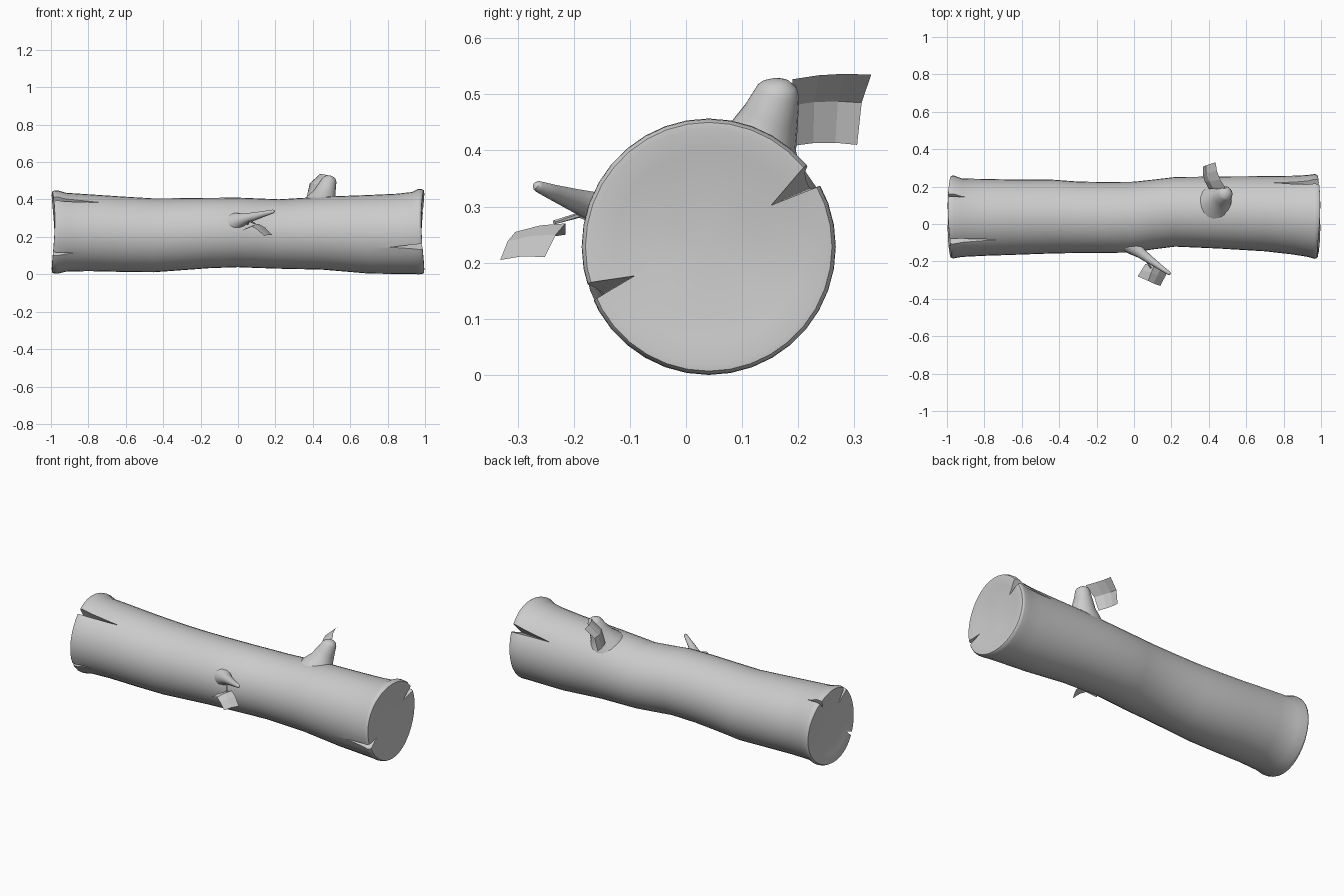
import bpy, bmesh, math
from mathutils import Vector

if "Cube" in bpy.data.objects:
    bpy.data.objects.remove(bpy.data.objects["Cube"])

SIDES = 36
# trunk stations: x, y min, y max, z min, z max
ST = [(-.965, -.184, .260, .003, .449), (-.92, -.176, .243, .014, .436), (-.8, -.170, .241, .017, .428),
      (-.62, -.164, .237, .013, .416), (-.45, -.158, .238, .011, .406), (-.3, -.155, .227, .022, .407),
      (-.15, -.155, .224, .033, .409), (0, -.152, .226, .038, .410), (.1, -.136, .237, .034, .406),
      (.22, -.121, .251, .030, .401), (.45, -.131, .254, .025, .415), (.7, -.146, .256, .004, .424),
      (.85, -.163, .258, .002, .431), (.93, -.176, .262, .002, .440), (.965, -.186, .267, 0, .457)]


def section(x):
    """Centre y, z and radii at x."""
    x = max(ST[0][0], min(ST[-1][0], x))
    for a, b in zip(ST, ST[1:]):
        if x <= b[0]:
            t = (x - a[0]) / (b[0] - a[0])
            y0, y1, z0, z1 = [a[i] + (b[i] - a[i]) * t for i in range(1, 5)]
            return (y0 + y1) / 2, (z0 + z1) / 2, (y1 - y0) / 2, (z1 - z0) / 2


def finish(name, bm, angle=None):
    bmesh.ops.recalc_face_normals(bm, faces=bm.faces)
    me = bpy.data.meshes.new(name)
    bm.to_mesh(me)
    bm.free()
    ob = bpy.data.objects.new(name, me)
    bpy.context.collection.objects.link(ob)
    if angle:
        smooth(ob, angle)
    return ob


def smooth(ob, angle):
    bpy.ops.object.select_all(action='DESELECT')
    ob.select_set(True)
    bpy.context.view_layer.objects.active = ob
    bpy.ops.object.shade_smooth_by_angle(angle=math.radians(angle))


def skin(bm, rings, end_a, end_b):
    """Bridge closed rings of points and close both ends with a fan."""
    vr = [[bm.verts.new(p) for p in r] for r in rings]
    n = len(vr[0])
    for a, b in zip(vr, vr[1:]):
        for i in range(n):
            bm.faces.new((a[i], a[(i + 1) % n], b[(i + 1) % n], b[i]))
    for ring, tip in ((vr[0], end_a), (vr[-1], end_b)):
        v = bm.verts.new(tip)
        for i in range(n):
            bm.faces.new((ring[i], ring[(i + 1) % n], v))


# Trunk with softened, slightly dished and wavy ends
def trunk_ring(x, scale=1, wave=0):
    cy, cz, ry, rz = section(x)
    pts = []
    for i in range(SIDES):
        a = 2 * math.pi * i / SIDES
        dx = -wave * math.cos(2 * a + .6)
        pts.append((x + dx, cy + ry * scale * math.cos(a), cz + rz * scale * math.sin(a)))
    return pts


cap = [(.978, .995, .006), (.987, .97, .008), (.988, .92, .008), (.982, .75, .006), (.974, .4, .003)]
rings = [trunk_ring(-x, s, -w) for x, s, w in reversed(cap)]
rings += [trunk_ring(s[0]) for s in ST]
rings += [trunk_ring(x, s, w) for x, s, w in cap]
bm = bmesh.new()
skin(bm, rings, (-.972, .038, .226), (.972, .04, .228))
trunk = finish("trunk", bm)


# Wedge cracks: end sign, angle, depth, surface width, inner x
def crack(sign, deg, depth, width, xi):
    a = math.radians(deg)
    d = Vector((0, math.cos(a), math.sin(a)))
    t = Vector((0, -math.sin(a), math.cos(a)))

    def at(x, r):
        cy, cz, ry, rz = section(x)
        return Vector((x, cy, cz)) + d * r, (ry + rz) / 2
    xo = sign * 1.03
    R = at(xo, 0)[1]
    ri = at(xi, 0)[1]
    half = width / 2 * (depth + .06) / depth
    pts = [at(xo, R - depth)[0], at(xo, R + .06)[0] + t * half, at(xo, R + .06)[0] - t * half,
           at(xi, ri - .002)[0], at(xi, ri + .06)[0]]
    bm = bmesh.new()
    for p in pts:
        bm.verts.new(p)
    bmesh.ops.convex_hull(bm, input=bm.verts)
    ob = finish("crack_cutter", bm)
    ob.hide_render = True
    return ob


cutters = [crack(*c) for c in ((1, 35, .11, .052, .74), (1, 200, .105, .04, .81),
                               (-1, 126, .11, .04, -.73), (-1, 212, .07, .03, -.87),
                               (-1, 58, .07, .025, -.90))]
for c in cutters:
    m = trunk.modifiers.new("crack", 'BOOLEAN')
    m.operation, m.solver, m.object = 'DIFFERENCE', 'EXACT', c
    bpy.context.view_layer.objects.active = trunk
    bpy.ops.object.modifier_apply(modifier=m.name)
    bpy.data.objects.remove(c)
smooth(trunk, 38)


# Branch stubs and stem: tapered tubes along a path of (point, radius)
def tube(name, path, n=16):
    P = [Vector(p) for p, r in path]
    rings = []
    for i, (p, r) in enumerate(path):
        d = (P[min(i + 1, len(P) - 1)] - P[max(i - 1, 0)]).normalized()
        u = d.cross(Vector((0, 1, 0))).normalized()
        v = d.cross(u)
        rings.append([P[i] + r * (u * math.cos(2 * math.pi * k / n) + v * math.sin(2 * math.pi * k / n))
                      for k in range(n)])
    bm = bmesh.new()
    end = (P[-1] - P[-2]).normalized() * path[-1][1] * .2
    skin(bm, rings, P[0], P[-1] + end)
    return finish(name, bm, 50)


tube("branch_stub", [((.44, .105, .34), .12), ((.45, .123, .39), .088), ((.46, .135, .42), .065),
                     ((.475, .152, .465), .050), ((.489, .164, .505), .039), ((.492, .167, .517), .031),
                     ((.494, .168, .525), .016)], 20)
tube("twig", [((-.03, -.09, .27), .065), ((.0, -.125, .285), .045), ((.04, -.158, .298), .028),
              ((.10, -.202, .313), .020), ((.15, -.238, .326), .014), ((.188, -.264, .336), .010),
              ((.193, -.268, .338), .006)], 12)
tube("leaf_stem", [((.05, -.15, .27), .006), ((.06, -.19, .285), .005), ((.09, -.235, .272), .004)], 6)


# Leaves: folded sheets lofted between a near and a far edge, with a slight bow
def leaf(name, near, far, bow, steps=3):
    bm = bmesh.new()
    rows = []
    for i in range(steps + 1):
        t = i / steps
        off = Vector(bow) * 4 * t * (1 - t)
        rows.append([bm.verts.new(Vector(a).lerp(Vector(b), t) + off) for a, b in zip(near, far)])
    for a, b in zip(rows, rows[1:]):
        for j in range(len(a) - 1):
            bm.faces.new((a[j], a[j + 1], b[j + 1], b[j]))
    finish(name, bm)


leaf("upper_leaf", [(.40, .188, .408), (.427, .186, .48), (.49, .190, .527)],
     [(.368, .305, .41), (.383, .313, .485), (.436, .330, .535)], (-.012, 0, .005))
leaf("lower_leaf", [(.06, -.215, .25), (.11, -.215, .27), (.145, -.232, .25), (.182, -.252, .21)],
     [(.02, -.28, .232), (.075, -.304, .255), (.105, -.318, .238), (.14, -.331, .205)], (0, 0, .004), 2)
